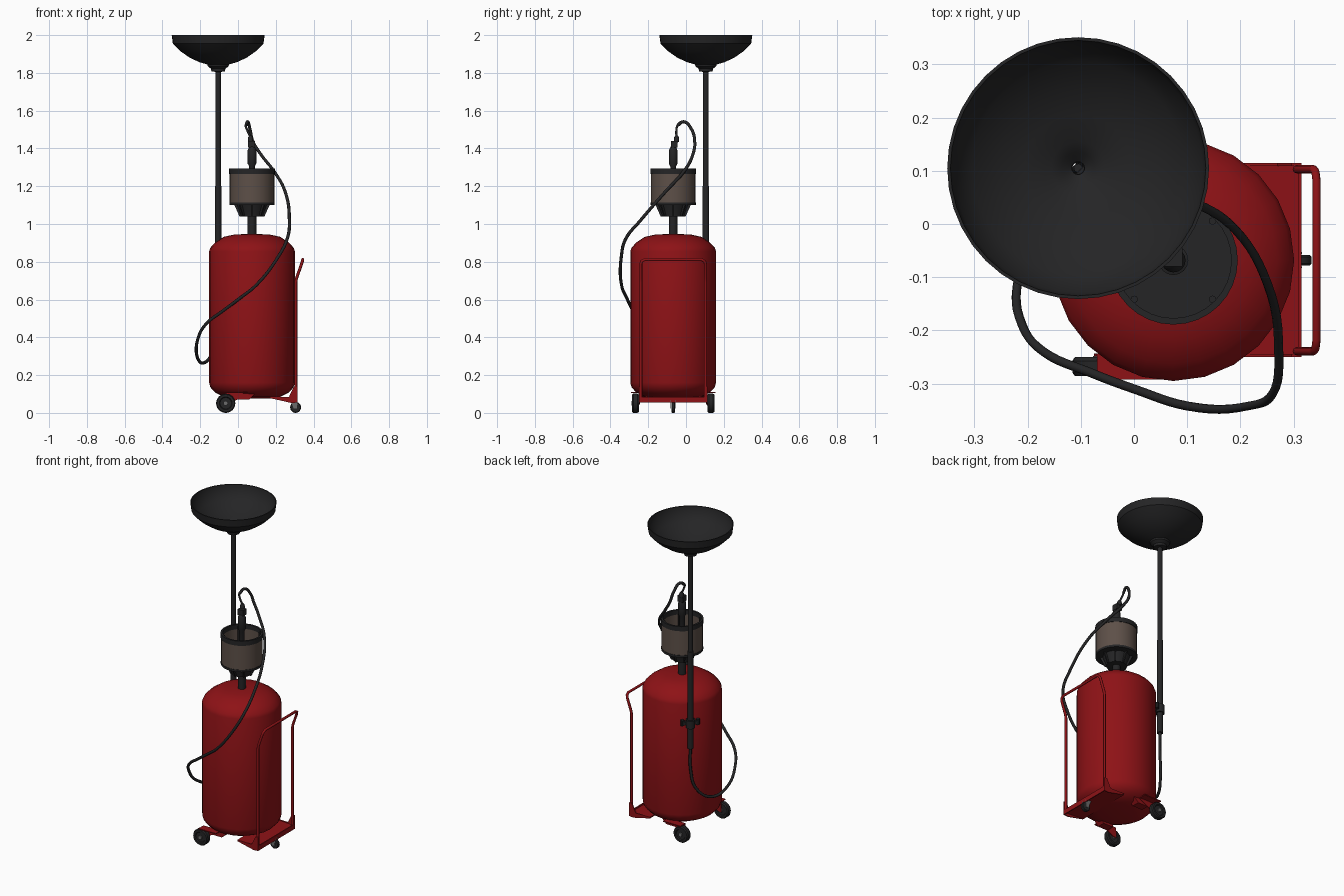
import bpy, bmesh
from math import sin, cos, pi, radians
from mathutils import Vector, Matrix

if "Cube" in bpy.data.objects:
    bpy.data.objects.remove(bpy.data.objects["Cube"])


def material(name, rgb):
    m = bpy.data.materials.new(name)
    m.diffuse_color = (*rgb, 1)
    m.use_nodes = True
    m.node_tree.nodes["Principled BSDF"].inputs["Base Color"].default_value = m.diffuse_color
    return m


RED = material("red_paint", (0.27, 0.006, 0.008))
BLACK = material("black_parts", (0.018, 0.018, 0.019))
BROWN = material("amber_chamber", (0.11, 0.08, 0.065))
STEEL = material("grey_hub", (0.15, 0.15, 0.15))


def finish(name, bm, mat, smooth=True):
    bmesh.ops.remove_doubles(bm, verts=bm.verts, dist=1e-5)
    bmesh.ops.recalc_face_normals(bm, faces=bm.faces)
    me = bpy.data.meshes.new(name)
    bm.to_mesh(me)
    bm.free()
    ob = bpy.data.objects.new(name, me)
    bpy.context.collection.objects.link(ob)
    me.materials.append(mat)
    if smooth:
        bpy.ops.object.select_all(action='DESELECT')
        ob.select_set(True)
        bpy.context.view_layer.objects.active = ob
        bpy.ops.object.shade_smooth_by_angle(angle=radians(35))
    return ob


def lathe(name, profile, centre, mat, n=32, closed=False, axis='Z'):
    """Revolve (radius, height) points around an axis through centre."""
    bm = bmesh.new()
    rings = [[bm.verts.new((r * cos(2 * pi * i / n), r * sin(2 * pi * i / n), z))
              for i in range(n)] for r, z in profile]
    pairs = list(zip(rings, rings[1:])) + ([(rings[-1], rings[0])] if closed else [])
    for a, b in pairs:
        for i in range(n):
            j = (i + 1) % n
            bm.faces.new((a[i], a[j], b[j], b[i]))
    if axis == 'Y':
        bm.transform(Matrix.Rotation(pi / 2, 4, 'X'))
    bm.transform(Matrix.Translation(centre))
    return finish(name, bm, mat)


def rod(name, x, y, z0, z1, r, mat, n=16):
    return lathe(name, [(0, z0), (r, z0), (r, z1), (0, z1)], (x, y, 0), mat, n)


def prism(name, pts, y0, y1, mat):
    """Extrude an x-z outline from y0 to y1."""
    bm = bmesh.new()
    a = [bm.verts.new((x, y0, z)) for x, z in pts]
    b = [bm.verts.new((x, y1, z)) for x, z in pts]
    bm.faces.new(a)
    bm.faces.new(b[::-1])
    for i in range(len(pts)):
        j = (i + 1) % len(pts)
        bm.faces.new((a[i], b[i], b[j], a[j]))
    return finish(name, bm, mat, False)


def box(name, centre, size, mat, angle=0):
    bm = bmesh.new()
    bmesh.ops.create_cube(bm, size=1, matrix=Matrix.Translation(centre)
                          @ Matrix.Rotation(angle, 4, 'Z') @ Matrix.Diagonal((*size, 1)))
    return finish(name, bm, mat, False)


def tube(name, pts, r, mat, curved=True):
    cu = bpy.data.curves.new(name, 'CURVE')
    cu.dimensions = '3D'
    cu.bevel_depth = r
    cu.bevel_resolution = 2
    cu.use_fill_caps = True
    cu.resolution_u = 6
    sp = cu.splines.new('BEZIER' if curved else 'POLY')
    if curved:
        sp.bezier_points.add(len(pts) - 1)
        for p, co in zip(sp.bezier_points, pts):
            p.co = co
            p.handle_left_type = p.handle_right_type = 'AUTO'
    else:
        sp.points.add(len(pts) - 1)
        for p, co in zip(sp.points, pts):
            p.co = (*co, 1)
        sp.use_smooth = True
    ob = bpy.data.objects.new(name, cu)
    bpy.context.collection.objects.link(ob)
    cu.materials.append(mat)
    bpy.ops.object.select_all(action='DESELECT')
    ob.select_set(True)
    bpy.context.view_layer.objects.active = ob
    bpy.ops.object.convert(target='MESH')
    return ob


TX, TY = 0.074, -0.068      # tank axis
PX, PY = -0.105, 0.105      # drain pole axis

# Tank
lathe("tank", [(0, 0.075), (0.1, 0.077), (0.15, 0.085), (0.195, 0.108), (0.22, 0.135),
               (0.227, 0.16), (0.227, 0.855), (0.22, 0.875), (0.195, 0.902),
               (0.15, 0.932), (0.09, 0.945), (0, 0.947)], (TX, TY, 0), RED, 24)

# Drain bowl and hollow pole
lathe("drain_bowl", [(0.246, 2.0), (0.24, 1.955), (0.2, 1.915), (0.15, 1.88), (0.1, 1.857),
                     (0.058, 1.845), (0.055, 1.835), (0.038, 1.822), (0.036, 1.808),
                     (0.012, 1.805), (0.012, 1.82), (0.03, 1.835), (0.05, 1.85),
                     (0.1, 1.863), (0.15, 1.886), (0.2, 1.92), (0.234, 1.96), (0.24, 2.0)],
      (PX, PY, 0), BLACK, 40, True)
lathe("upper_pole", [(0.015, 1.1), (0.015, 1.81), (0.011, 1.81), (0.011, 1.1)],
      (PX, PY, 0), BLACK, 16, True)
lathe("lower_pole", [(0.0175, 0.59), (0.0175, 1.2), (0.011, 1.2), (0.011, 0.59)],
      (PX, PY, 0), BLACK, 16, True)

# Pole clamp on the tank
out = Vector((PX - TX, PY - TY, 0)).normalized()
pole = Vector((PX, PY, 0.745))
lathe("clamp_collar", [(0.017, 0.72), (0.027, 0.72), (0.027, 0.77), (0.017, 0.77)],
      (PX, PY, 0), BLACK, 16, True)
box("clamp_bar", pole - out * 0.012, (0.016, 0.105, 0.022), BLACK, 3 * pi / 4)
box("clamp_mount", pole - out * 0.025, (0.04, 0.045, 0.035), BLACK, 3 * pi / 4)
for s in (-1, 1):
    side = Vector((-out.y, out.x, 0)) * 0.045 * s
    p = pole - out * 0.012 + side
    rod("clamp_knob", p.x, p.y, 0.73, 0.765, 0.011, BLACK, 8)

# Measuring chamber: stem, ribbed funnel, floor, open cup
rod("chamber_stem", TX, TY, 0.93, 1.05, 0.023, BLACK)
lathe("chamber_funnel", [(0, 1.04), (0.058, 1.04), (0.06, 1.05), (0.078, 1.1), (0.12, 1.1),
                         (0.12, 1.114), (0, 1.114)], (TX, TY, 0), BLACK)
for i in range(8):
    fin = prism("funnel_rib", [(0.05, 1.04), (0.066, 1.04), (0.094, 1.102), (0.05, 1.102)],
                -0.004, 0.004, BLACK)
    fin.rotation_euler.z = i * pi / 4
    fin.location = (TX, TY, 0)
lathe("chamber_wall", [(0.118, 1.11), (0.118, 1.27), (0.113, 1.27), (0.113, 1.11)],
      (TX, TY, 0), BROWN, 32, True)
lathe("chamber_rim", [(0.121, 1.266), (0.121, 1.295), (0.109, 1.295), (0.109, 1.266)],
      (TX, TY, 0), BLACK, 32, True)
for i in range(4):
    a = pi / 4 + i * pi / 2
    rod("chamber_tie_rod", TX + 0.104 * cos(a), TY + 0.104 * sin(a), 1.11, 1.285, 0.007, BLACK, 8)

# Central column, valve grip and hose fitting
lathe("valve_grip", [(0, 1.11), (0.028, 1.11), (0.028, 1.135), (0.015, 1.14), (0.015, 1.305),
                     (0.023, 1.32), (0.023, 1.39), (0.016, 1.405), (0.012, 1.41), (0, 1.41)],
      (TX, TY, 0), BLACK, 16)
box("valve_body", (TX - 0.002, TY + 0.006, 1.422), (0.038, 0.036, 0.036), BLACK)
lathe("hose_fitting", [(0, 1.43), (0.014, 1.435), (0.013, 1.458), (0.007, 1.468), (0, 1.468)],
      (TX - 0.008, -0.05, 0), BLACK, 12)

# Hose from valve around the tank to the pole foot
tube("hose_hook", [(0.066, -0.05, 1.46), (0.052, -0.051, 1.49), (0.041, -0.046, 1.52),
                   (0.047, -0.03, 1.54)], 0.006, BLACK)
tube("hose", [(0.042, -0.044, 1.522), (0.051, -0.012, 1.541), (0.064, 0.03, 1.5),
              (0.078, 0.046, 1.44), (0.12, 0.037, 1.37), (0.19, -0.01, 1.28),
              (0.25, -0.11, 1.17), (0.272, -0.24, 1.02), (0.26, -0.32, 0.92),
              (0.215, -0.342, 0.83), (0.1, -0.342, 0.68), (0, -0.31, 0.6),
              (-0.08, -0.28, 0.54), (-0.17, -0.24, 0.47), (-0.21, -0.19, 0.4),
              (-0.217, -0.1, 0.3), (-0.18, 0.0, 0.265), (-0.13, 0.08, 0.33),
              (PX, PY, 0.46), (PX, PY, 0.6)], 0.0085, BLACK)

# Big wheels with folded brackets
for y in (-0.268, 0.132):
    s = -1 if y < 0 else 1
    lathe("wheel", [(0, -0.012), (0.03, -0.012), (0.034, -0.018), (0.046, -0.018), (0.051, -0.011),
                    (0.051, 0.011), (0.046, 0.018), (0.034, 0.018), (0.03, 0.012), (0, 0.012)],
          (-0.065, y, 0.051), BLACK, 24, axis='Y')
    lathe("wheel_hub", [(0, -0.02), (0.012, -0.02), (0.012, 0.02), (0, 0.02)],
          (-0.065, y, 0.051), STEEL, 12, axis='Y')
    prism("wheel_bracket_top", [(-0.07, 0.104), (0.05, 0.104), (0.05, 0.11), (-0.07, 0.11)],
          y - 0.024, y + 0.024, RED)
    inner = y - s * 0.022
    prism("wheel_bracket_side", [(-0.075, 0.045), (-0.055, 0.045), (0.055, 0.1), (0.055, 0.11),
                                 (-0.07, 0.11)], inner - 0.003, inner + 0.003, RED)
    prism("wheel_bracket_arm", [(-0.01, 0.07), (0.06, 0.07), (0.09, 0.1), (0.05, 0.112),
                                (-0.01, 0.11)], inner - s * 0.05, inner, RED)

# Handle-side base plate with end gussets
Y0, Y1 = -0.25, 0.115
prism("base_plate", [(0.17, 0.078), (0.315, 0.068), (0.315, 0.076), (0.17, 0.086)], Y0, Y1, RED)
prism("base_lip", [(0.309, 0.055), (0.315, 0.055), (0.315, 0.085), (0.309, 0.085)], Y0, Y1, RED)
for y in (Y0, Y1 - 0.006):
    prism("base_gusset", [(0.17, 0.078), (0.285, 0.052), (0.315, 0.055), (0.315, 0.14),
                          (0.296, 0.14), (0.27, 0.085), (0.17, 0.086)], y, y + 0.006, RED)

# Push handle
half = [(0.306, 0.171, 0.075), (0.306, 0.171, 0.69), (0.309, 0.171, 0.71), (0.337, 0.171, 0.79),
        (0.341, 0.166, 0.803), (0.343, 0.15, 0.812)]
path = [(x, TY - w, z) for x, w, z in half] + [(x, TY + w, z) for x, w, z in reversed(half)]
tube("push_handle", path, 0.008, RED, False)

# Small caster under the handle side
lathe("small_wheel", [(0, -0.01), (0.025, -0.01), (0.029, -0.006), (0.029, 0.006),
                      (0.025, 0.01), (0, 0.01)], (0.305, TY, 0.029), BLACK, 20, axis='Y')
for s in (-1, 1):
    prism("caster_fork", [(0.296, 0.022), (0.312, 0.022), (0.316, 0.068), (0.275, 0.068)],
          TY + s * 0.0135 - 0.0015, TY + s * 0.0135 + 0.0015, STEEL)
box("caster_top", (0.295, TY, 0.067), (0.04, 0.03, 0.008), STEEL)
